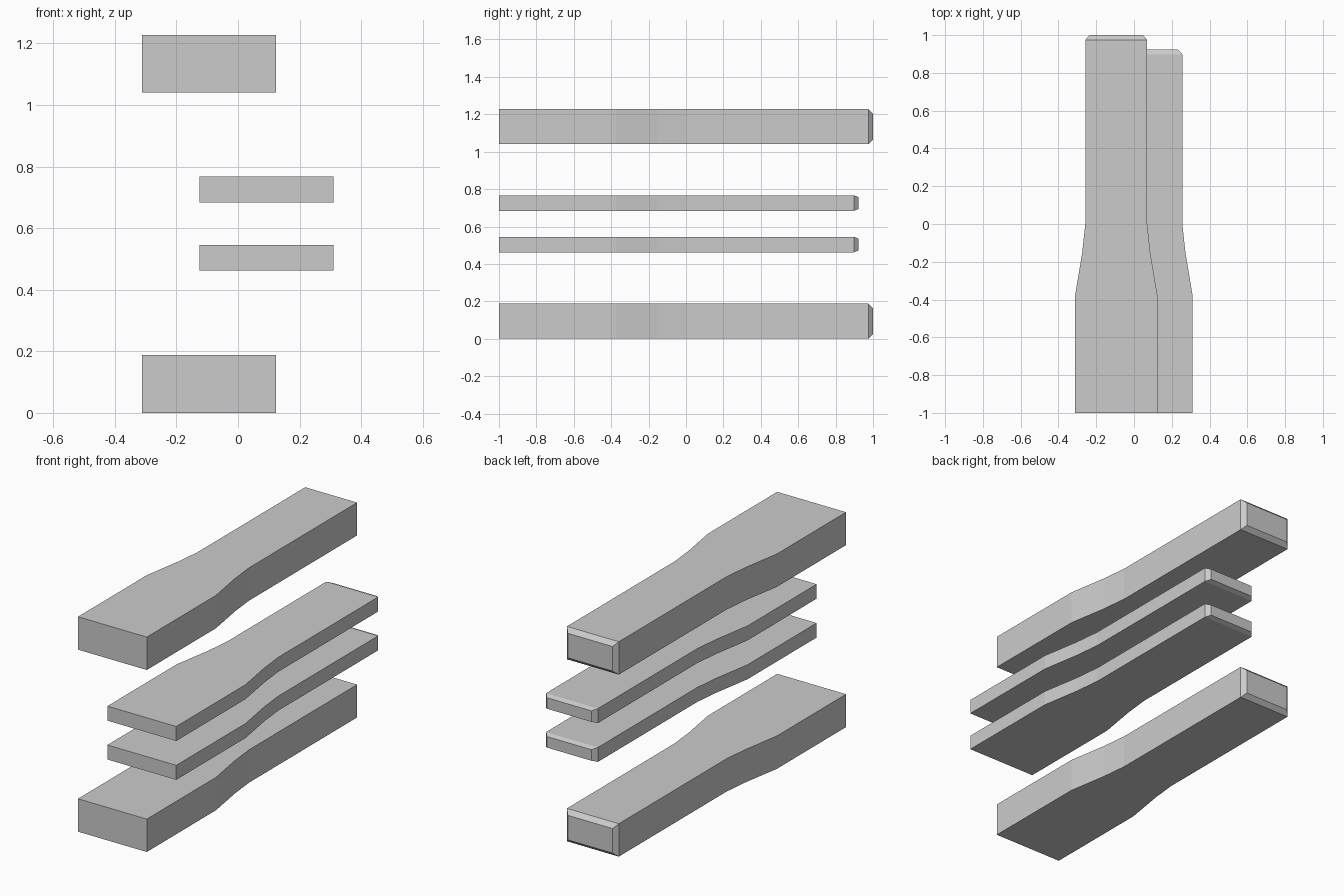
import bpy, bmesh

if "Cube" in bpy.data.objects:
    bpy.data.objects.remove(bpy.data.objects["Cube"])

# Half-width of the bar along y: wide grip, curved taper, narrow shaft
OUTLINE = [(-1.0, 0.2175), (-0.375, 0.2175), (-0.15, 0.18), (0.0, 0.164)]
SHAFT = 0.164


def bar(name, cx, z0, z1, y_end, chamfer_z, chamfer=0.023):
    """Tapered bar lofted from rectangular sections, chamfered at its back end."""
    sections = [(y, w, 0.0) for y, w in OUTLINE]
    sections += [(y_end - 0.025, SHAFT, 0.0), (y_end, SHAFT - chamfer, chamfer_z)]
    bm = bmesh.new()
    rings = []
    for y, w, inset in sections:
        a, b = z0 + inset, z1 - inset
        rings.append([bm.verts.new((cx + sx * w, y, z))
                      for sx, z in ((-1, a), (1, a), (1, b), (-1, b))])
    for r, s in zip(rings, rings[1:]):
        for i in range(4):
            j = (i + 1) % 4
            bm.faces.new((r[i], r[j], s[j], s[i]))
    bm.faces.new(rings[0][::-1])
    bm.faces.new(rings[-1])
    bmesh.ops.recalc_face_normals(bm, faces=bm.faces)
    mesh = bpy.data.meshes.new(name)
    bm.to_mesh(mesh)
    bm.free()
    obj = bpy.data.objects.new(name, mesh)
    bpy.context.collection.objects.link(obj)
    return obj


# Thick outer bars, offset to the left
for name, z in (("lower_thick_bar", 0.0), ("upper_thick_bar", 1.04)):
    bar(name, -0.094, z, z + 0.188, 1.0, 0.024)

# Thin inner bars, shorter and offset to the right
for name, z in (("lower_thin_bar", 0.462), ("upper_thin_bar", 0.684)):
    bar(name, 0.092, z, z + 0.083, 0.923, 0.01)
